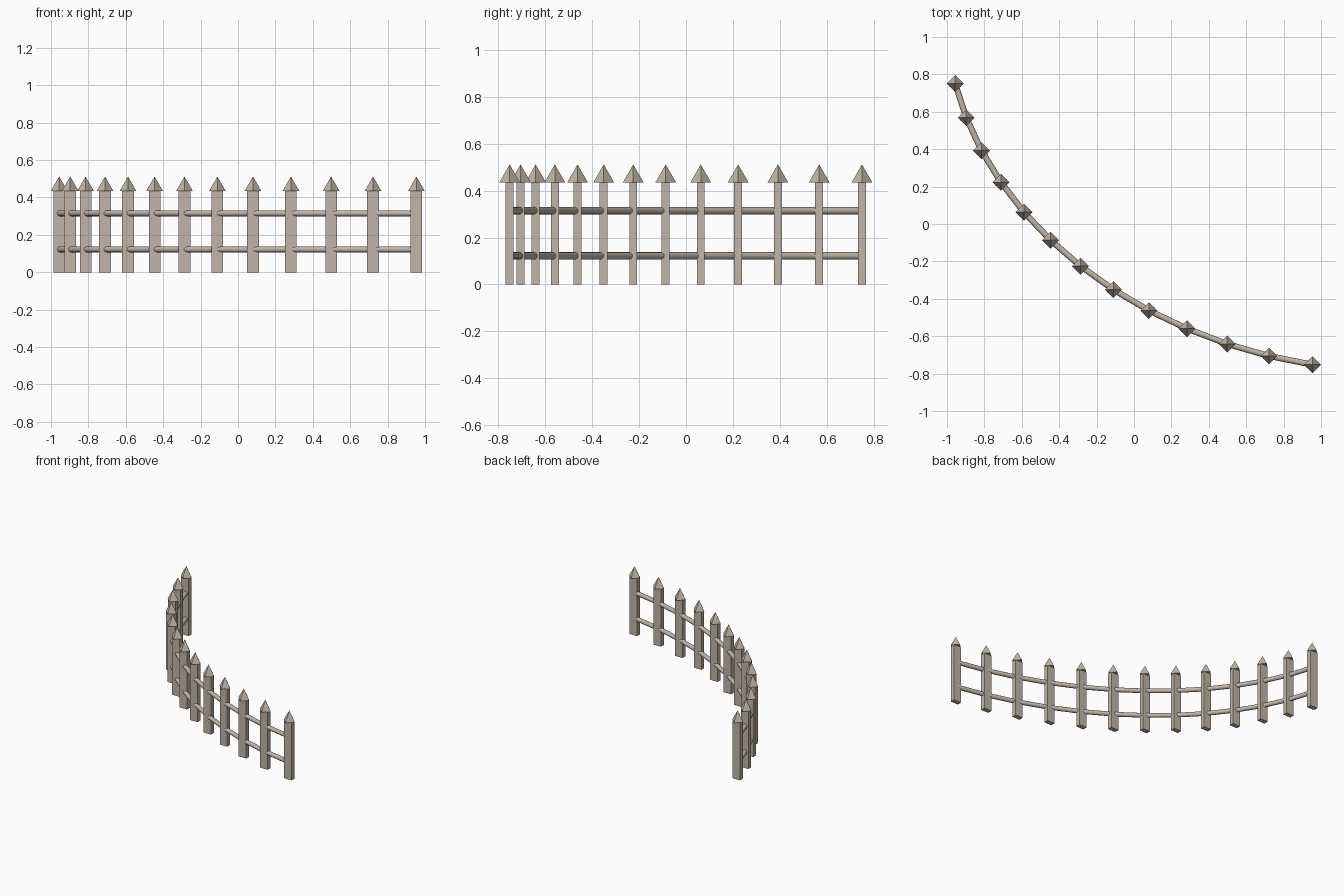
import bpy, bmesh, math
from mathutils import Matrix, Vector

cube = bpy.data.objects.get("Cube")
if cube:
    bpy.data.objects.remove(cube, do_unlink=True)

# One weathered wood colour
wood = bpy.data.materials.new("weathered wood")
wood.use_nodes = True
colour = (0.53, 0.47, 0.40, 1)
wood.diffuse_color = colour
bsdf = next(n for n in wood.node_tree.nodes if n.type == 'BSDF_PRINCIPLED')
bsdf.inputs["Base Color"].default_value = colour
bsdf.inputs["Roughness"].default_value = 0.8

# Post positions along a quarter-ellipse sweep: y repeats x in reverse, scaled
XS = [-.956, -.897, -.815, -.711, -.588, -.446, -.286,
      -.110, .080, .283, .498, .722, .954]
POSTS = [(x, 0.787 * xr) for x, xr in zip(XS, reversed(XS))]

POST_W, POST_D, POST_H = 0.062, 0.034, 0.434
TIP_R, TIP_H = 0.045, 0.078
RAIL_R, RAIL_SIDES = 0.016, 12


def add_mesh(name, bm):
    bmesh.ops.recalc_face_normals(bm, faces=bm.faces)
    mesh = bpy.data.meshes.new(name)
    bm.to_mesh(mesh)
    bm.free()
    mesh.materials.append(wood)
    obj = bpy.data.objects.new(name, mesh)
    bpy.context.collection.objects.link(obj)
    return obj


# Flat board post
bm = bmesh.new()
bmesh.ops.create_cube(bm, size=1, matrix=Matrix.Translation((0, 0, POST_H / 2))
                      @ Matrix.Diagonal((POST_W, POST_D, POST_H, 1)))
post = add_mesh("post", bm)

# Four-sided point with its corners on the axes
bm = bmesh.new()
bmesh.ops.create_cone(bm, cap_ends=True, segments=4, radius1=TIP_R, radius2=0,
                      depth=TIP_H,
                      matrix=Matrix.Translation((0, 0, POST_H + TIP_H / 2)))
bmesh.ops.remove_doubles(bm, verts=bm.verts, dist=1e-5)
tip = add_mesh("post_tip", bm)

# Repeat post and point along the sweep
for i, (x, y) in enumerate(POSTS):
    for part in (post, tip):
        obj = part
        if i:
            obj = part.copy()
            bpy.context.collection.objects.link(obj)
        obj.name = f"{part.data.name}_{i + 1}"
        obj.location = (x, y, 0)


# Round rails: straight lengths running from post centre to post centre
def add_rail(name, z):
    bm = bmesh.new()
    for a, b in zip(POSTS, POSTS[1:]):
        a, b = Vector((*a, z)), Vector((*b, z))
        turn = (b - a).to_track_quat('Z', 'Y').to_matrix().to_4x4()
        bmesh.ops.create_cone(bm, cap_ends=True, segments=RAIL_SIDES,
                              radius1=RAIL_R, radius2=RAIL_R,
                              depth=(b - a).length,
                              matrix=Matrix.Translation((a + b) / 2) @ turn)
    rail = add_mesh(name, bm)
    bpy.ops.object.select_all(action='DESELECT')
    rail.select_set(True)
    bpy.context.view_layer.objects.active = rail
    bpy.ops.object.shade_smooth_by_angle(angle=math.radians(40))


add_rail("lower_rail", 0.122)
add_rail("upper_rail", 0.315)
